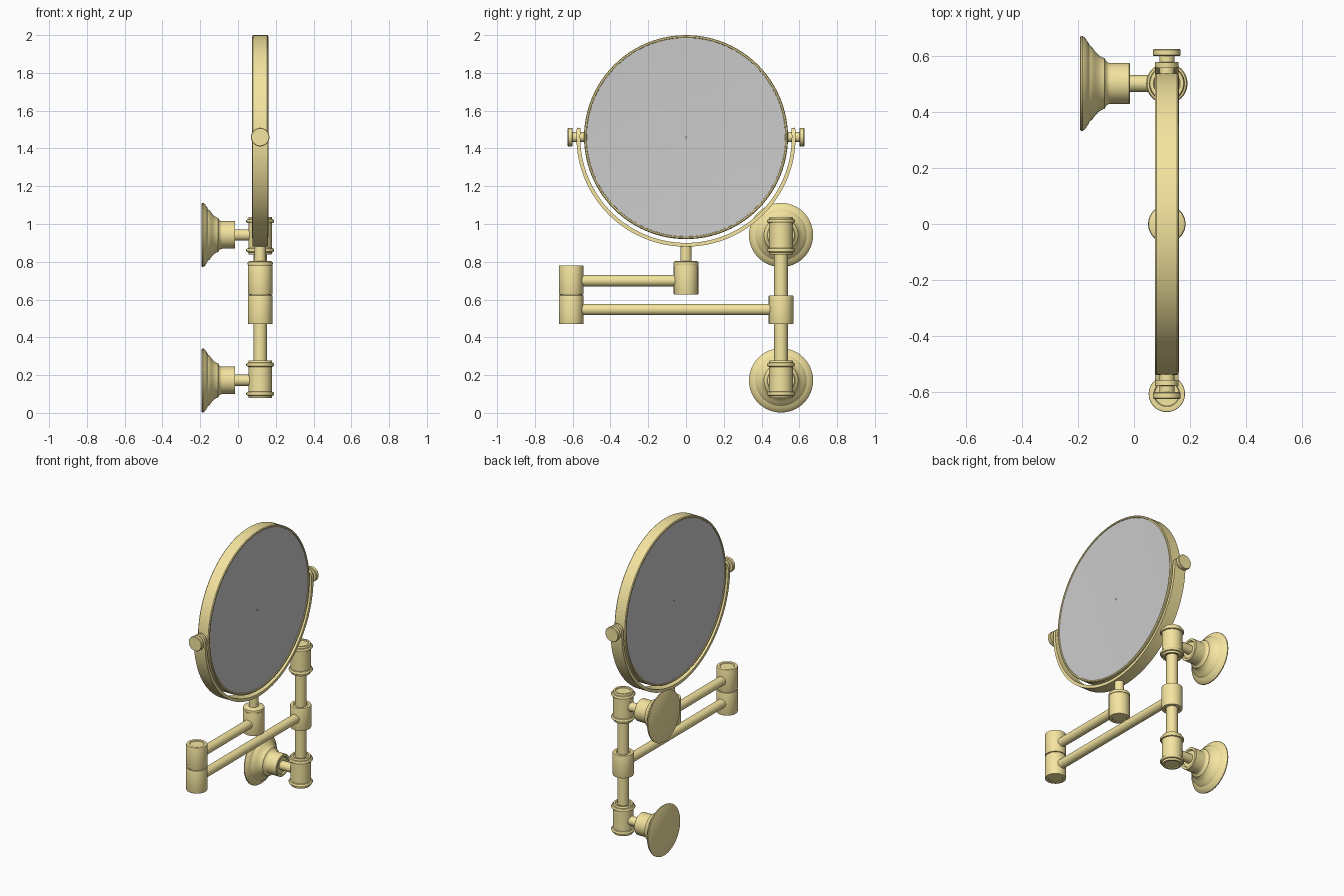
import bpy, bmesh, math
from mathutils import Vector

if "Cube" in bpy.data.objects:
    bpy.data.objects.remove(bpy.data.objects["Cube"])

brass = bpy.data.materials.new("brass")
brass.diffuse_color = (0.91, 0.78, 0.35, 1)
brass.use_nodes = True
brass.node_tree.nodes["Principled BSDF"].inputs["Base Color"].default_value = brass.diffuse_color
CX, CZ = 0.1175, 1.46          # arm plane, mirror centre height
POST_Y, ELBOW_Y = 0.503, -0.608


def finish(name, bm, mat=brass):
    bmesh.ops.recalc_face_normals(bm, faces=bm.faces)
    me = bpy.data.meshes.new(name)
    bm.to_mesh(me)
    bm.free()
    ob = bpy.data.objects.new(name, me)
    bpy.context.collection.objects.link(ob)
    if mat:
        me.materials.append(mat)
    bpy.ops.object.select_all(action='DESELECT')
    ob.select_set(True)
    bpy.context.view_layer.objects.active = ob
    bpy.ops.object.shade_smooth_by_angle(angle=math.radians(32))
    return ob


def lathe(name, profile, origin, axis, mat=brass, n=48, caps=True):
    """Revolve (radius, height) points about an axis, closing the ends if asked."""
    bm = bmesh.new()
    q = Vector((0, 0, 1)).rotation_difference(Vector(axis))
    o = Vector(origin)
    rings = []
    for r, h in profile:
        rings.append([bm.verts.new(o + q @ Vector((r * math.cos(t), r * math.sin(t), h)))
                      for t in (2 * math.pi * i / n for i in range(n))])
    for a, b in zip(rings, rings[1:]):
        for i in range(n):
            j = (i + 1) % n
            bm.faces.new((a[i], a[j], b[j], b[i]))
    if caps:
        bm.faces.new(rings[0])
        bm.faces.new(rings[-1])
    return finish(name, bm, mat)


def rod(name, r, p0, p1):
    d = Vector(p1) - Vector(p0)
    return lathe(name, [(r, 0), (r, d.length)], p0, d.normalized(), n=32)


def sleeve(name, y, z0, z1, r=0.065):
    """Short barrel with softened rims and a shallow recess in each end."""
    half = [(0.043, 0.005), (0.046, 0.001), (0.061, 0), (r - 0.001, 0.001), (r, 0.004)]
    h = z1 - z0
    prof = half + [(a, h - b) for a, b in reversed(half)]
    return lathe(name, prof, (CX, y, z0), (0, 0, 1))


# Wall flanges, stems and ringed post holders
flange = [(0.165, 0), (0.17, 0.003), (0.17, 0.009), (0.163, 0.018), (0.147, 0.029),
          (0.136, 0.034), (0.131, 0.042), (0.115, 0.054), (0.102, 0.066), (0.094, 0.078),
          (0.09, 0.088), (0.079, 0.094), (0.074, 0.102), (0.073, 0.108), (0.073, 0.176),
          (0.071, 0.178), (0.058, 0.178), (0.053, 0.17)]
half = [(0.045, 0.006), (0.048, 0), (0.06, 0), (0.063, 0.005), (0.063, 0.012),
        (0.07, 0.014), (0.074, 0.02), (0.074, 0.026), (0.07, 0.032), (0.063, 0.034),
        (0.063, 0.042)]
holder = half + [(r, 0.2 - h) for r, h in reversed(half)]
for tag, fz, hz in (("lower", 0.172, 0.078), ("upper", 0.942, 0.838)):
    lathe(tag + "_wall_flange", flange, (-0.193, POST_Y, fz), (1, 0, 0))
    rod(tag + "_wall_stem", 0.03, (-0.025, POST_Y, fz), (CX - 0.05, POST_Y, fz))
    lathe(tag + "_post_holder", holder, (CX, POST_Y, hz), (0, 0, 1))

# Vertical post with swinging double arm
rod("post", 0.036, (CX, POST_Y, 0.27), (CX, POST_Y, 0.845))
sleeve("post_sleeve", POST_Y, 0.47, 0.622)
rod("long_arm", 0.03, (CX, ELBOW_Y + 0.05, 0.547), (CX, POST_Y - 0.05, 0.547))
sleeve("elbow_lower", ELBOW_Y, 0.47, 0.623)
rod("elbow_pin", 0.058, (CX, ELBOW_Y, 0.622), (CX, ELBOW_Y, 0.629))
sleeve("elbow_upper", ELBOW_Y, 0.627, 0.78)
rod("short_arm", 0.03, (CX, ELBOW_Y + 0.05, 0.7), (CX, -0.05, 0.7))
sleeve("yoke_sleeve", 0, 0.627, 0.78)
lathe("yoke_collar", [(0.06, 0), (0.065, 0.003), (0.067, 0.012), (0.065, 0.021), (0.055, 0.027)],
      (CX, 0, 0.778), (0, 0, 1))
rod("yoke_stem", 0.03, (CX, 0, 0.8), (CX, 0, 0.886))

# Half-ring yoke strap with rounded ends
bm = bmesh.new()
R0, R1, W = 0.56, 0.58, 0.042
tip = 0.05 / R1
tips = [tip * math.cos(math.pi / 2 * i / 8) for i in range(8)]
angles = tips + [-math.pi * i / 64 for i in range(65)] + [-math.pi - t for t in reversed(tips)]
sections = []
for a in angles:
    s = max(a, -math.pi - a, 0) / tip
    w = max(W * math.sqrt(max(1 - s * s, 0)), 0.002)
    sections.append([bm.verts.new((CX + x, r * math.cos(a), CZ + r * math.sin(a)))
                     for r, x in ((R0, -w), (R1, -w), (R1, w), (R0, w))])
for a, b in zip(sections, sections[1:]):
    for i in range(4):
        j = (i + 1) % 4
        bm.faces.new((a[i], a[j], b[j], b[i]))
bm.faces.new(sections[0])
bm.faces.new(sections[-1])
finish("yoke_strap", bm)

# Pivot knobs on both sides
knob = [(0.027, 0.535), (0.027, 0.601), (0.046, 0.601), (0.049, 0.604), (0.049, 0.623),
        (0.046, 0.627)]
for tag, s in (("left", -1), ("right", 1)):
    lathe(tag + "_pivot_knob", knob, (CX, 0, CZ), (0, s, 0))

# Mirror frame and double-sided, slightly dished glass
edge = [(0.525, 0.036), (0.526, 0.041), (0.529, 0.043), (0.536, 0.042), (0.54, 0.037)]
frame = [(r, -h) for r, h in edge] + edge[::-1]
lathe("mirror_frame", frame, (CX, 0, CZ), (1, 0, 0), n=96, caps=False)
glass = [(0.526 * k / 8, 0.029 + 0.009 * (k / 8) ** 2) for k in range(8, 0, -1)]
for tag, s in (("front", 1), ("back", -1)):
    lathe(tag + "_glass", glass + [(0.004, 0.029)], (CX, 0, CZ), (s, 0, 0), None, 96, caps=False)
